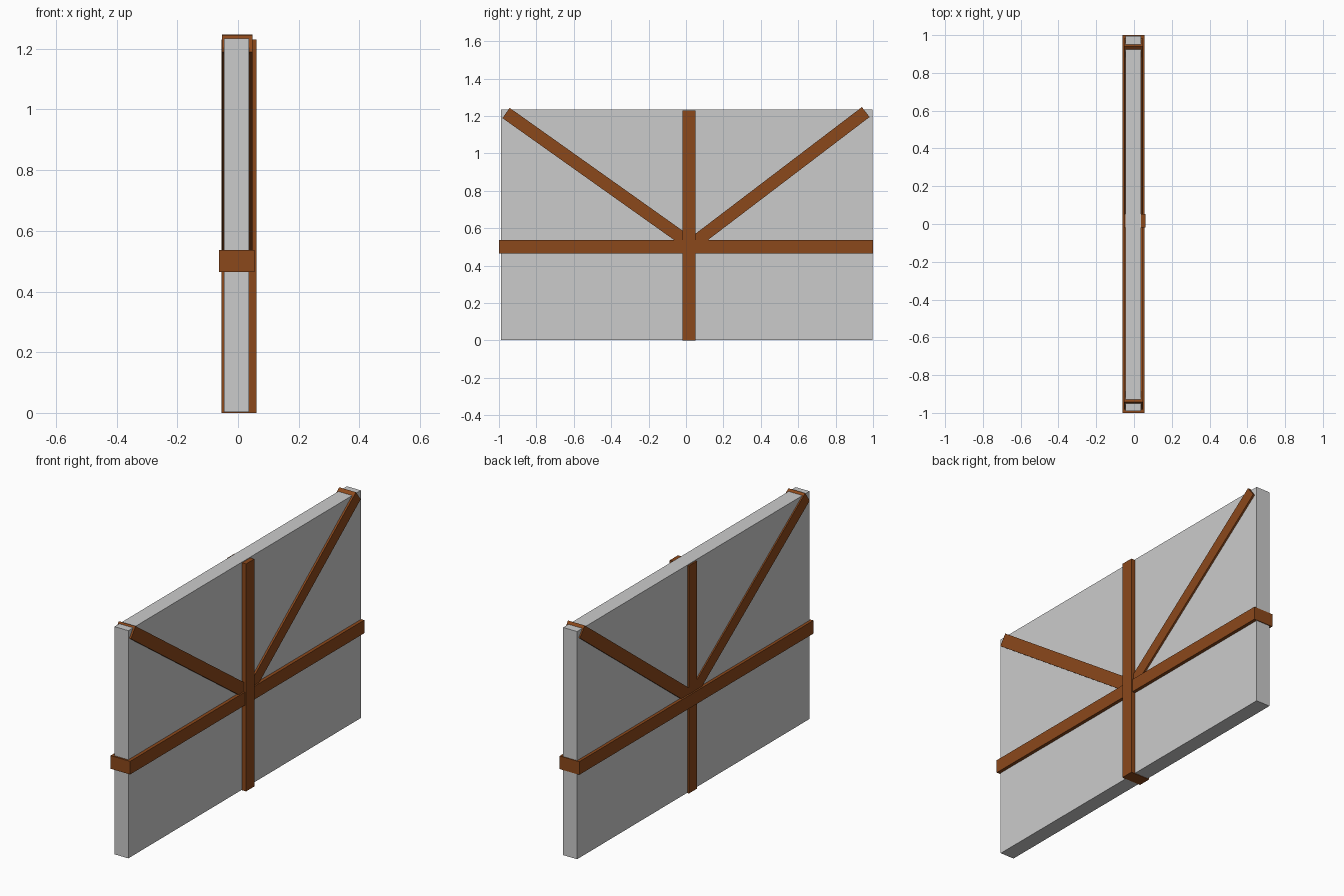
import bpy, math
from mathutils import Vector

if "Cube" in bpy.data.objects:
    bpy.data.objects.remove(bpy.data.objects["Cube"])

wood = bpy.data.materials.new("wood")
wood.diffuse_color = (0.26, 0.065, 0.011, 1)
wood.use_nodes = True
wood.node_tree.nodes["Principled BSDF"].inputs["Base Color"].default_value = wood.diffuse_color


def box(name, x, y, z, mat=None):
    """Box spanning the given (min, max) ranges."""
    bpy.ops.mesh.primitive_cube_add(size=1, location=[sum(r) / 2 for r in (x, y, z)])
    ob = bpy.context.object
    ob.name = name
    ob.scale = [r[1] - r[0] for r in (x, y, z)]
    bpy.ops.object.transform_apply(location=False, rotation=False, scale=True)
    if mat:
        ob.data.materials.append(mat)
    return ob


def brace(name, start, end, x=(-0.053, 0.047), width=0.067):
    """Square-ended timber running between two (y, z) points."""
    a, b = Vector(start), Vector(end)
    d, mid = b - a, (a + b) / 2
    ob = box(name, x, (-d.length / 2, d.length / 2), (-width / 2, width / 2), wood)
    ob.location = ((x[0] + x[1]) / 2, mid.x, mid.y)
    ob.rotation_euler.x = math.atan2(d.y, d.x)


# plaster infill
box("wall_panel", (-0.046, 0.037), (-0.99, 0.996), (0.003, 1.234))

# timbers pass right through the panel and show on both faces
box("horizontal_rail", (-0.062, 0.055), (-1, 1), (0.465, 0.536), wood)
box("vertical_post", (-0.054, 0.061), (-0.018, 0.052), (0, 1.23), wood)
brace("left_brace", (0.0, 0.533), (-0.962, 1.216))
brace("right_brace", (0.02, 0.505), (0.961, 1.221))
